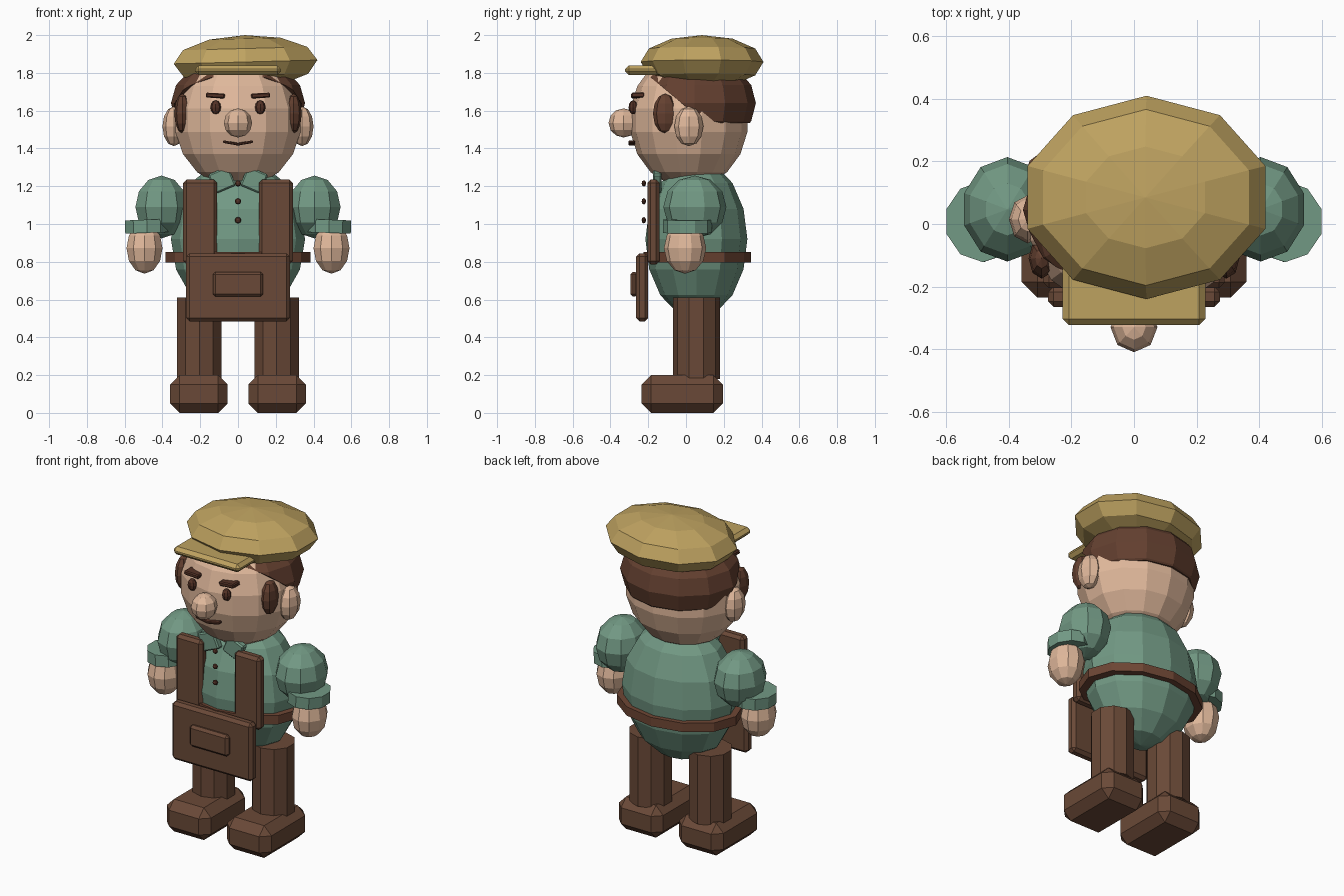
import bpy, bmesh, math
from mathutils import Vector, Matrix, Euler

if "Cube" in bpy.data.objects:
    bpy.data.objects.remove(bpy.data.objects["Cube"])


def material(name, rgb):
    m = bpy.data.materials.new(name)
    lin = [((c / 255 + 0.055) / 1.055) ** 2.4 for c in rgb]
    m.diffuse_color = (*lin, 1)
    m.use_nodes = True
    m.node_tree.nodes["Principled BSDF"].inputs["Base Color"].default_value = m.diffuse_color
    return m


TAN = material("tan_cloth", (190, 162, 96))
SKIN = material("skin", (224, 184, 155))
GREEN = material("green_shirt", (114, 153, 132))
BROWN = material("brown_leather", (106, 73, 55))
HAIR = material("dark_hair", (100, 64, 48))
BELT = material("belt_brown", (110, 70, 52))
DARK = material("dark_detail", (84, 50, 38))


def finish(name, bm, mat, loc=(0, 0, 0), rot=(0, 0, 0)):
    """Rotate and place a bmesh, then make a flat shaded object of it."""
    r = Euler([math.radians(a) for a in rot]).to_matrix().to_4x4()
    bm.transform(Matrix.Translation(loc) @ r)
    bmesh.ops.recalc_face_normals(bm, faces=bm.faces)
    me = bpy.data.meshes.new(name)
    bm.to_mesh(me)
    bm.free()
    me.materials.append(mat)
    ob = bpy.data.objects.new(name, me)
    bpy.context.collection.objects.link(ob)
    return ob


def lathe(profile, n, size):
    """Stack rings of (radius, height), with a corner facing the front."""
    bm = bmesh.new()
    rings = []
    for r, z in profile:
        count = n if r > 1e-4 else 1
        ring = []
        for i in range(count):
            a = -math.pi / 2 + math.tau * i / n
            ring.append(bm.verts.new((r * math.cos(a) * size[0],
                                      r * math.sin(a) * size[1], z * size[2])))
        rings.append(ring)
    for lo, hi in zip(rings, rings[1:]):
        for i in range(n):
            j = (i + 1) % n
            quad = [lo[i % len(lo)], lo[j % len(lo)], hi[j % len(hi)], hi[i % len(hi)]]
            bm.faces.new(list(dict.fromkeys(quad)))
    for ring in (rings[0], rings[-1]):
        if len(ring) > 1:
            bm.faces.new(ring)
    return bm


def ball_mesh(size, n, k):
    prof = [(math.sin(math.pi * i / k), -math.cos(math.pi * i / k)) for i in range(k + 1)]
    return lathe(prof, n, size)


def ball(name, mat, loc, size, n=10, k=6, rot=(0, 0, 0)):
    return finish(name, ball_mesh(size, n, k), mat, loc, rot)


def drum(name, mat, loc, size, n=10, rot=(0, 0, 0)):
    return finish(name, lathe([(1, -0.5), (1, 0.5)], n, size), mat, loc, rot)


def box(name, mat, lo, hi, bevel=0.0, rot=(0, 0, 0)):
    lo, hi = Vector(lo), Vector(hi)
    bm = bmesh.new()
    bmesh.ops.create_cube(bm, size=1)
    bmesh.ops.scale(bm, vec=hi - lo, verts=bm.verts)
    if bevel:
        bmesh.ops.bevel(bm, geom=bm.edges[:], offset=bevel, segments=1,
                        affect='EDGES', clamp_overlap=True)
    return finish(name, bm, mat, (lo + hi) / 2, rot)


# Torso and belt
ball("torso", GREEN, (0, 0.055, 0.92), (0.355, 0.27, 0.42), 12, 8)
drum("belt", BELT, (0, 0.06, 0.823), (0.385, 0.285, 0.055), 12)

# Head, nose and mouth
ball("head", SKIN, (0, 0.015, 1.55), (0.345, 0.315, 0.36), 14, 9)
ball("nose", SKIN, (0, -0.33, 1.535), (0.075, 0.08, 0.077), 8, 6)
for s in (-1, 1):
    box("mouth", DARK, (s * 0.038 - 0.042, -0.305, 1.422), (s * 0.038 + 0.042, -0.27, 1.436),
        0.004, (0, -s * 10, 0))

# Hair cap, cut level at the nape and sloping up to the forehead
hair = ball_mesh((0.355, 0.325, 0.25), 12, 8)
hair.transform(Matrix.Translation((0, 0.045, 1.64)))
for co, no in (((0, 0, 1.535), (0, 0, 1)), ((0, -0.18, 1.77), (0, 0.64, 0.77))):
    geom = hair.verts[:] + hair.edges[:] + hair.faces[:]
    cut = bmesh.ops.bisect_plane(hair, geom=geom, plane_co=co, plane_no=no, clear_inner=True)
    edges = [e for e in cut["geom_cut"] if isinstance(e, bmesh.types.BMEdge)]
    bmesh.ops.holes_fill(hair, edges=edges)
finish("hair", hair, HAIR)

# Flat cap with a peak
ball("cap_crown", TAN, (0.04, 0.085, 1.858), (0.4, 0.325, 0.142), 10, 6, (0, -1.5, 0))
box("cap_peak", TAN, (-0.228, -0.323, 1.79), (0.228, -0.06, 1.84), 0.02)

# Shirt buttons
for z in (1.215, 1.12, 1.02):
    ball("button", DARK, (0, -0.223, z), (0.017, 0.012, 0.017), 8, 4)

# Apron with pocket
box("apron", BROWN, (-0.275, -0.265, 0.485), (0.275, -0.2, 0.845), 0.018)
box("apron_pocket", BROWN, (-0.133, -0.295, 0.615), (0.133, -0.255, 0.747), 0.015)

# Paired parts
for s, side in ((-1, "right"), (1, "left")):
    ball(side + "_ear", SKIN, (s * 0.34, 0.015, 1.517), (0.06, 0.077, 0.105), 8, 6)
    ball(side + "_sideburn", HAIR, (s * 0.295, -0.11, 1.585), (0.042, 0.065, 0.105), 8, 6)
    ball(side + "_eye", DARK, (s * 0.118, -0.28, 1.618), (0.028, 0.024, 0.037), 8, 6)
    box(side + "_eyebrow", DARK, (s * 0.12 - 0.05, -0.29, 1.667),
        (s * 0.12 + 0.05, -0.22, 1.693), 0.006, (0, -s * 3, 0))
    box(side + "_collar", GREEN, (s * 0.085 - 0.058, -0.175, 1.178),
        (s * 0.085 + 0.058, -0.13, 1.288), 0.008, (0, s * 23, 0))
    box(side + "_strap", BROWN, (s * 0.2 - 0.09, -0.205, 0.785),
        (s * 0.2 + 0.09, -0.14, 1.235), 0.018)
    ball(side + "_sleeve", GREEN, (s * 0.405, 0.047, 1.09), (0.145, 0.167, 0.166), 10, 6)
    drum(side + "_cuff", GREEN, (s * 0.482, 0.008, 0.988), (0.122, 0.13, 0.07), 10, (0, s * 2, 0))
    ball(side + "_hand", SKIN, (s * 0.495, -0.005, 0.872), (0.1, 0.112, 0.135), 10, 6)
    drum(side + "_leg", BROWN, (s * 0.205, 0.055, 0.395), (0.125, 0.125, 0.43), 10)
    box(side + "_shoe", BROWN, (s * 0.207 - 0.152, -0.235, 0),
        (s * 0.207 + 0.152, 0.195, 0.2), 0.05)
